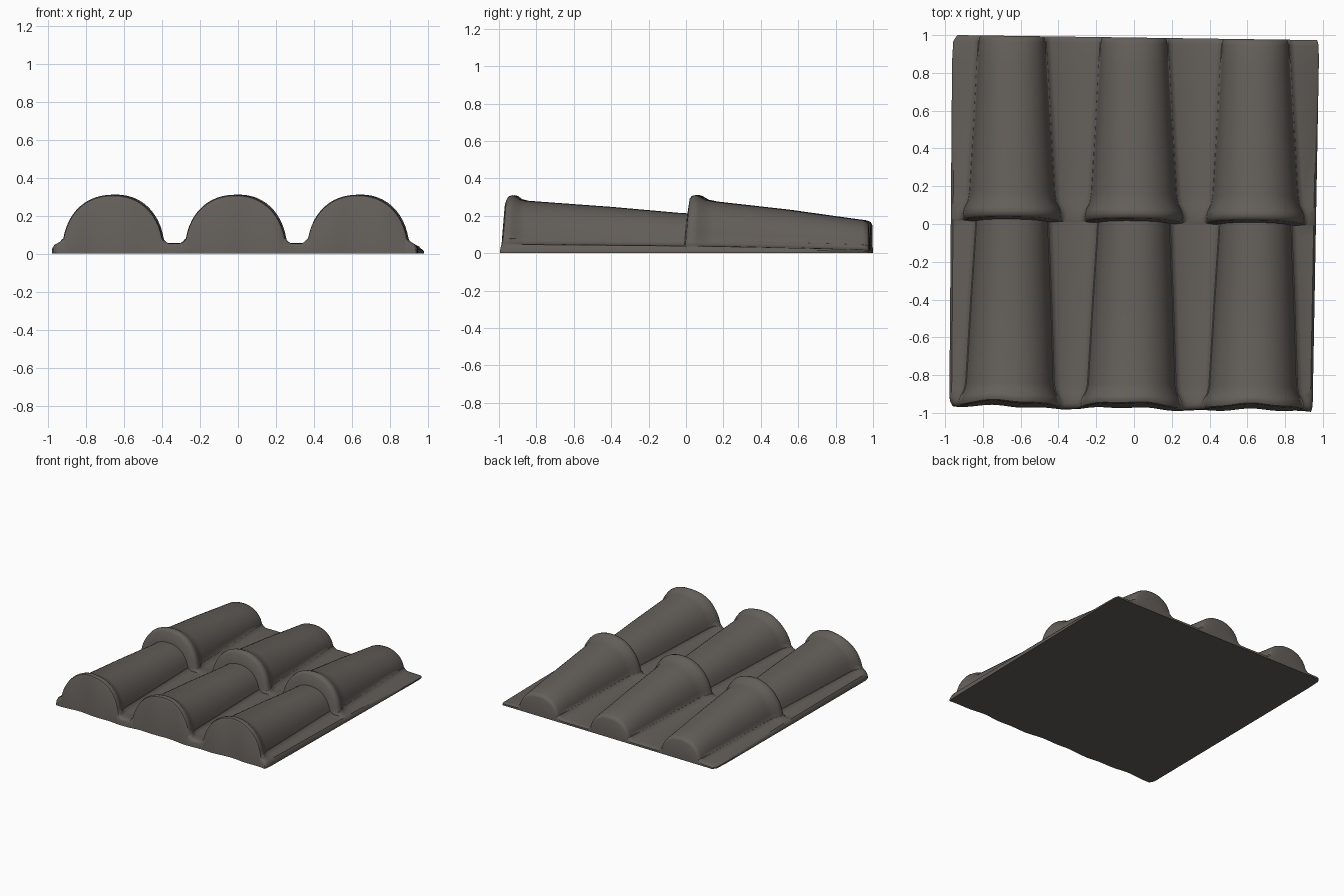
import bpy, math

cube = bpy.data.objects.get("Cube")
if cube:
    bpy.data.objects.remove(cube)

clay = bpy.data.materials.new("dark_clay")
clay.use_nodes = True
colour = (0.125, 0.112, 0.1, 1)
clay.diffuse_color = colour
clay.node_tree.nodes["Principled BSDF"].inputs["Base Color"].default_value = colour

ARC = 28
CENTRES = (-0.645, 0.0, 0.643)

# Stations along the slope: y, barrel half width, barrel height, channel height, lean
LOWER_ROW = [
    (-.978, .255, .288, .035, .08), (-.972, .264, .304, .046, .08),
    (-.955, .267, .310, .052, .08), (-.928, .261, .306, .053, .06),
    (-.89, .243, .288, .052, .02), (-.85, .235, .280, .051, 0),
    (-.4, .214, .247, .047, 0), (-.05, .195, .216, .043, 0),
    (.0, .193, .212, .042, .08),
]
UPPER_ROW = [
    (.006, .245, .292, .042, .08), (.016, .256, .306, .042, .08),
    (.040, .260, .311, .042, .07), (.070, .254, .304, .042, .04),
    (.11, .234, .286, .041, .01), (.16, .226, .276, .040, 0),
    (.55, .203, .232, .032, 0), (.85, .186, .190, .024, 0),
    (.955, .180, .176, .021, 0), (.978, .176, .167, .019, 0),
    (.987, .168, .150, .014, 0),
]


def section(y, w, h, base):
    """Points (x, z) across three barrels and the channels between them."""
    left = -0.978 + 0.008 * (y + 1)
    right = 0.945 + 0.018 * (y + 1)
    # rounded corners at both ends
    corner = 0.03 * max(0, (abs(y) - 0.93) / 0.058) ** 2
    left, right = left + corner, right - corner * 0.4
    pts = [(left, base * 0.5), (left + 0.012, base * 0.9)]
    shift = -0.014 * max(0, -y)
    for c in CENTRES:
        c += shift
        pts += [(c - w - 0.026, base + 0.002), (c - w - 0.01, base + 0.012)]
        for i in range(ARC + 1):
            a = math.pi * i / ARC
            ca, sa = math.cos(a), abs(math.sin(a))
            x = c - w * math.copysign(abs(ca) ** 0.92, ca)
            pts.append((x, max(base + 0.024, h * sa ** 0.9)))
        pts += [(c + w + 0.01, base + 0.012), (c + w + 0.026, base + 0.002)]
    pts += [(right - 0.012, base * 0.9), (right, base * 0.5)]
    return [(min(max(x, left), right), z) for x, z in pts]


def uneven(x, y):
    """Skew the courses slightly and make the end edges wavy."""
    wave = 0.006 * math.sin(9 * x + 2) + 0.004 * math.sin(23 * x)
    return y - 0.014 * x + wave * max(0, -y - 0.85) / 0.12


# Loft the upper surface, with a matching flat underside
top, under = [], []
for y, w, h, base, lean in LOWER_ROW + UPPER_ROW:
    pts = section(y, w, h, base)
    top.append([(x, uneven(x, y) + lean * z, z) for x, z in pts])
    under.append([(x, uneven(x, y), 0) for x, z in pts])

rows, cols = len(top), len(top[0])
verts = [v for grid in (top, under) for row in grid for v in row]


def t(r, c):
    return r * cols + c


def u(r, c):
    return rows * cols + r * cols + c


faces = []
for r in range(rows - 1):
    for c in range(cols - 1):
        faces.append((t(r, c), t(r, c + 1), t(r + 1, c + 1), t(r + 1, c)))
        faces.append((u(r, c), u(r + 1, c), u(r + 1, c + 1), u(r, c + 1)))
    faces.append((u(r, 0), t(r, 0), t(r + 1, 0), u(r + 1, 0)))
    e = cols - 1
    faces.append((u(r, e), u(r + 1, e), t(r + 1, e), t(r, e)))
for c in range(cols - 1):
    faces.append((u(0, c), u(0, c + 1), t(0, c + 1), t(0, c)))
    b = rows - 1
    faces.append((u(b, c), t(b, c), t(b, c + 1), u(b, c + 1)))

mesh = bpy.data.meshes.new("barrel_roof_tiles")
mesh.from_pydata(verts, [], faces)
mesh.validate()
mesh.materials.append(clay)
tiles = bpy.data.objects.new("barrel_roof_tiles", mesh)
bpy.context.collection.objects.link(tiles)

# Smooth barrels, crisp rims
bpy.ops.object.select_all(action='DESELECT')
tiles.select_set(True)
bpy.context.view_layer.objects.active = tiles
bpy.ops.object.shade_smooth_by_angle(angle=math.radians(45))
